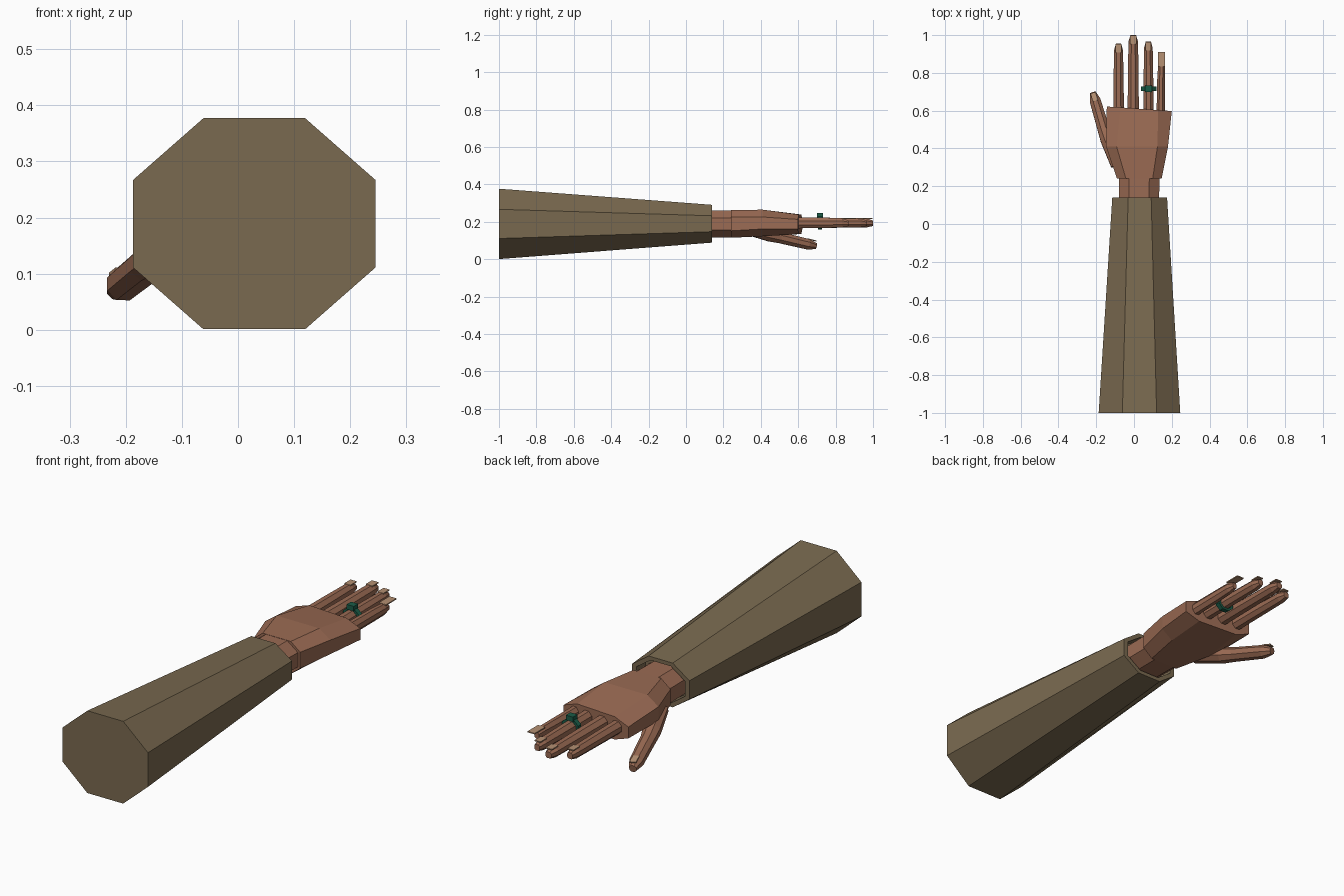
import bpy, bmesh, math
from mathutils import Vector

if "Cube" in bpy.data.objects:
    bpy.data.objects.remove(bpy.data.objects["Cube"])


def material(name, rgb):
    m = bpy.data.materials.new(name)
    m.diffuse_color = (*rgb, 1)
    m.use_nodes = True
    m.node_tree.nodes["Principled BSDF"].inputs["Base Color"].default_value = m.diffuse_color
    return m


CLOTH = material("olive_brown_cloth", (0.195, 0.144, 0.080))
SKIN = material("warm_skin", (0.325, 0.146, 0.087))
NAIL = material("pale_nail", (0.46, 0.28, 0.17))
GREEN = material("dark_green", (0.010, 0.105, 0.062))


def finish(name, bm, mat):
    bmesh.ops.recalc_face_normals(bm, faces=bm.faces)
    me = bpy.data.meshes.new(name)
    bm.to_mesh(me)
    bm.free()
    me.materials.append(mat)
    ob = bpy.data.objects.new(name, me)
    bpy.context.collection.objects.link(ob)
    return ob


def octagon(cx, y, cz, hx, hz, fx=0.42, fz=0.42, skew=0):
    """Chamfered rectangle in the xz plane; fx, fz are the flat fractions."""
    pts = [(-fx, 1), (fx, 1), (1, fz), (1, -fz), (fx, -1), (-fx, -1), (-1, -fz), (-1, fz)]
    return [Vector((cx + u * hx, y + skew * u, cz + v * hz)) for u, v in pts]


def loft(name, sections, mat):
    """Skin octagonal sections in order and cap both ends."""
    bm = bmesh.new()
    rings = [[bm.verts.new(p) for p in octagon(*s)] for s in sections]
    for a, b in zip(rings, rings[1:]):
        for i in range(8):
            j = (i + 1) % 8
            bm.faces.new((a[i], a[j], b[j], b[i]))
    bm.faces.new(rings[0])
    bm.faces.new(rings[-1])
    return finish(name, bm, mat)


def box(name, centre, size, mat):
    bm = bmesh.new()
    bmesh.ops.create_cube(bm, size=1)
    for v in bm.verts:
        v.co = Vector([c + s * k for c, s, k in zip(centre, size, v.co)])
    return finish(name, bm, mat)


# Tapered sleeve with a recessed cuff opening
loft("sleeve", [
    (0.029, -1.0, 0.189, 0.216, 0.188, 0.42, 0.415),
    (0.030, 0.14, 0.190, 0.145, 0.101, 0.42, 0.42),
    (0.030, 0.14, 0.190, 0.122, 0.084, 0.42, 0.42),
    (0.030, 0.08, 0.190, 0.120, 0.082, 0.42, 0.42),
], CLOTH)

# Wrist and hand
loft("wrist", [
    (0.027, 0.06, 0.189, 0.105, 0.072, 0.5, 0.45),
    (0.027, 0.26, 0.189, 0.108, 0.073, 0.5, 0.45),
], SKIN)
loft("palm", [
    (0.028, 0.24, 0.189, 0.118, 0.074, 0.6, 0.5),
    (0.016, 0.41, 0.194, 0.164, 0.071, 0.66, 0.45),
    (0.028, 0.61, 0.187, 0.172, 0.052, 0.58, 0.5, -0.012),
], SKIN)

# Fingers: name, base x, tip x, tip y, half width
fingers = [("index", -0.081, -0.082, 0.955, 0.028),
           ("middle", -0.004, -0.004, 1.0, 0.030),
           ("ring", 0.077, 0.076, 0.967, 0.027),
           ("little", 0.141, 0.146, 0.87, 0.022)]
for name, bx, tx, ty, w in fingers:
    loft(name + "_finger", [
        (bx, 0.56, 0.194, w, 0.029, 0.4, 0.4),
        (bx + (tx - bx) * 0.5, 0.76, 0.195, w * 0.95, 0.027, 0.4, 0.4),
        (tx, ty - 0.035, 0.195, w * 0.85, 0.025, 0.4, 0.4),
        (tx, ty, 0.192, w * 0.5, 0.014, 0.5, 0.5),
    ], SKIN)
    # The little finger nail is long and overhangs the tip
    y0, y1 = (0.835, 0.91) if name == "little" else (ty - 0.048, ty - 0.003)
    wide = 0.036 if name == "little" else w * 1.1
    box(name + "_nail", (tx, (y0 + y1) / 2, 0.219), (wide, y1 - y0, 0.005), NAIL)

# Thumb, angled out and down from the palm
base, tip = Vector((-0.125, 0.38, 0.145)), Vector((-0.218, 0.695, 0.070))
axis = tip - base
turn = Vector((0, 1, 0)).rotation_difference(axis)
L = axis.length
thumb = loft("thumb", [
    (0.012, -0.08, 0, 0.030, 0.025),
    (0.004, 0.07, 0, 0.037, 0.034),
    (0, 0.13, 0, 0.032, 0.030),
    (0, L - 0.045, 0, 0.029, 0.028),
    (0, L, 0, 0.016, 0.016),
], SKIN)
thumb_nail = box("thumb_nail", (0, L - 0.03, 0.0275), (0.028, 0.045, 0.005), NAIL)
for ob in (thumb, thumb_nail):
    ob.rotation_mode = 'QUATERNION'
    ob.rotation_quaternion = turn
    ob.location = base

# Ring band and its stone
bm = bmesh.new()
loops = []
for y, s in ((0.705, 1.0), (0.727, 1.0), (0.727, 0.72), (0.705, 0.72)):
    loops.append([bm.verts.new(p) for p in octagon(0.077, y, 0.194, 0.041 * s, 0.036 * s)])
for k in range(4):
    a, b = loops[k], loops[(k + 1) % 4]
    for i in range(8):
        j = (i + 1) % 8
        bm.faces.new((a[i], a[j], b[j], b[i]))
finish("ring_band", bm, GREEN)
box("ring_stone", (0.077, 0.716, 0.235), (0.036, 0.032, 0.022), GREEN)
